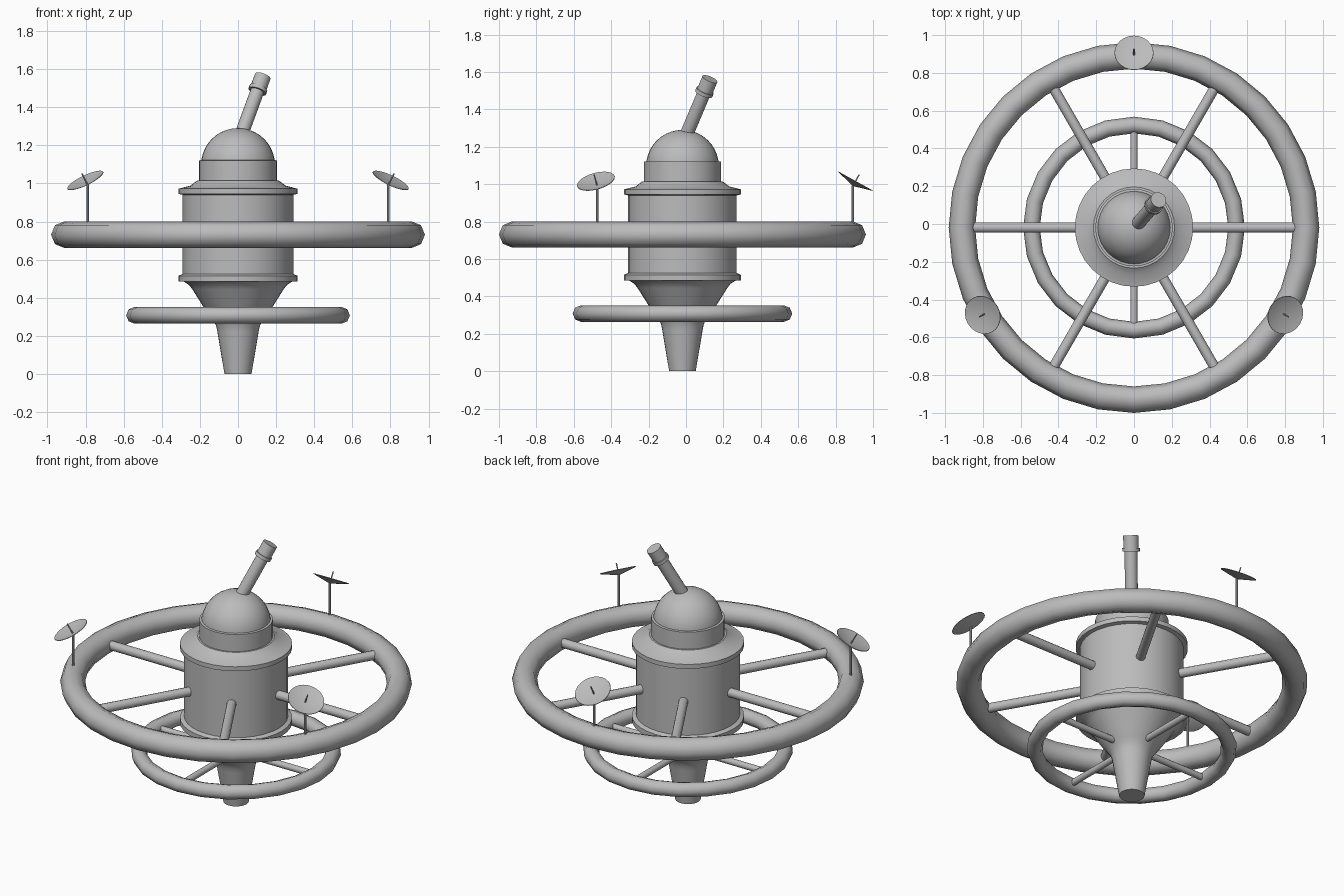
import bpy, bmesh
from math import sin, cos, pi, radians
from mathutils import Vector, Matrix

if "Cube" in bpy.data.objects:
    bpy.data.objects.remove(bpy.data.objects["Cube"])

CY = -0.019                      # y of the station's axis
ORIGIN = Vector((0, CY, 0))
UP = Vector((0, 0, 1))

grey = bpy.data.materials.new("plain_grey")
grey.diffuse_color = (0.5, 0.5, 0.5, 1)
grey.use_nodes = True
grey.node_tree.nodes["Principled BSDF"].inputs["Base Color"].default_value = grey.diffuse_color


def lathe(name, profile, seg=32, loc=ORIGIN, axis=UP, closed=False, angle=32):
    """Spin an (r, z) profile round its axis, then place it along a direction."""
    bm = bmesh.new()
    vs = [bm.verts.new((r, 0, z)) for r, z in profile]
    es = [bm.edges.new(p) for p in zip(vs, vs[1:])]
    if closed:
        es.append(bm.edges.new((vs[-1], vs[0])))
    bmesh.ops.spin(bm, geom=vs + es, cent=(0, 0, 0), axis=(0, 0, 1),
                   angle=2 * pi, steps=seg)
    bmesh.ops.remove_doubles(bm, verts=bm.verts, dist=1e-5)
    bmesh.ops.recalc_face_normals(bm, faces=bm.faces)
    bm.transform(Matrix.Translation(loc) @ UP.rotation_difference(axis).to_matrix().to_4x4())
    me = bpy.data.meshes.new(name)
    bm.to_mesh(me)
    bm.free()
    me.materials.append(grey)
    ob = bpy.data.objects.new(name, me)
    bpy.context.collection.objects.link(ob)
    bpy.ops.object.select_all(action='DESELECT')
    ob.select_set(True)
    bpy.context.view_layer.objects.active = ob
    bpy.ops.object.shade_smooth_by_angle(angle=radians(angle))
    return ob


def rod(name, a, b, r, seg=12):
    a, b = Vector(a), Vector(b)
    h = (b - a).length
    return lathe(name, [(0, 0), (r, 0), (r, h), (0, h)], seg, a, (b - a).normalized())


def ring(name, major, minor, z, seg, sides=8):
    pts = [(major + minor * cos(2 * pi * i / sides), z + minor * sin(2 * pi * i / sides))
           for i in range(sides)]
    return lathe(name, pts, seg, closed=True, angle=80)


def polar(r, deg, z):
    t = radians(deg)
    return Vector((r * cos(t), CY + r * sin(t), z))


# Central hull with its two flanges
lathe("hull", [(0, 0.485), (0.313, 0.485), (0.313, 0.515), (0.29, 0.525), (0.29, 0.94),
               (0.313, 0.945), (0.313, 0.972), (0.25, 0.988), (0.215, 1.015), (0, 1.02)])

# Tapered lower nozzle
lathe("lower_nozzle", [(0, 0), (0.071, 0), (0.108, 0.22), (0.114, 0.25), (0.125, 0.275),
                       (0.142, 0.30), (0.18, 0.35), (0.24, 0.445), (0.257, 0.467),
                       (0.285, 0.485), (0, 0.487)])

# Observatory collar and dome
lathe("dome_collar", [(0, 1.0), (0.205, 1.0), (0.205, 1.12), (0.193, 1.122), (0, 1.122)])
dome = [(0.194 * cos(i * pi / 20), 1.098 + 0.192 * sin(i * pi / 20)) for i in range(10)]
lathe("dome", [(0, 1.098)] + dome + [(0, 1.29)])

# Telescope: barrel, band and end cap along one tilted axis
p0, p1 = Vector((0.03, 0.013, 1.29)), Vector((0.13, 0.128, 1.562))
d = (p1 - p0).normalized()
rod("telescope_barrel", p0 - d * 0.12, p1 - d * 0.06, 0.036, 20)
rod("telescope_band", p1 - d * 0.09, p1 - d * 0.07, 0.049, 20)
rod("telescope_cap", p1 - d * 0.08, p1, 0.043, 20)

# Large habitat ring and its six spokes
ring("large_ring", 0.911, 0.070, 0.731, 32)
for k in range(6):
    rod(f"large_spoke_{k}", polar(0.27, 60 * k, 0.731), polar(0.87, 60 * k, 0.731), 0.027)

# Small lower ring and its four spokes
ring("small_ring", 0.543, 0.044, 0.308, 24)
for k in range(4):
    rod(f"small_spoke_{k}", polar(0.08, 90 * k, 0.308), polar(0.52, 90 * k, 0.308), 0.019)

# Three dish antennas on masts, each tipped outward
for k, deg in enumerate((90, 210, 330)):
    top = polar(0.911, deg, 0.99)
    rod(f"dish_mast_{k}", polar(0.911, deg, 0.78), top + UP * 0.004, 0.007, 8)
    out = polar(1, deg, 0) - ORIGIN
    n = (out * sin(radians(29)) + UP * cos(radians(29))).normalized()
    lathe(f"dish_{k}", [(0, 0), (0.104, 0.028), (0.103, 0.031), (0, 0.005)], 24, top, n)
    rod(f"dish_feed_{k}", top, top + n * 0.07, 0.004, 6)
